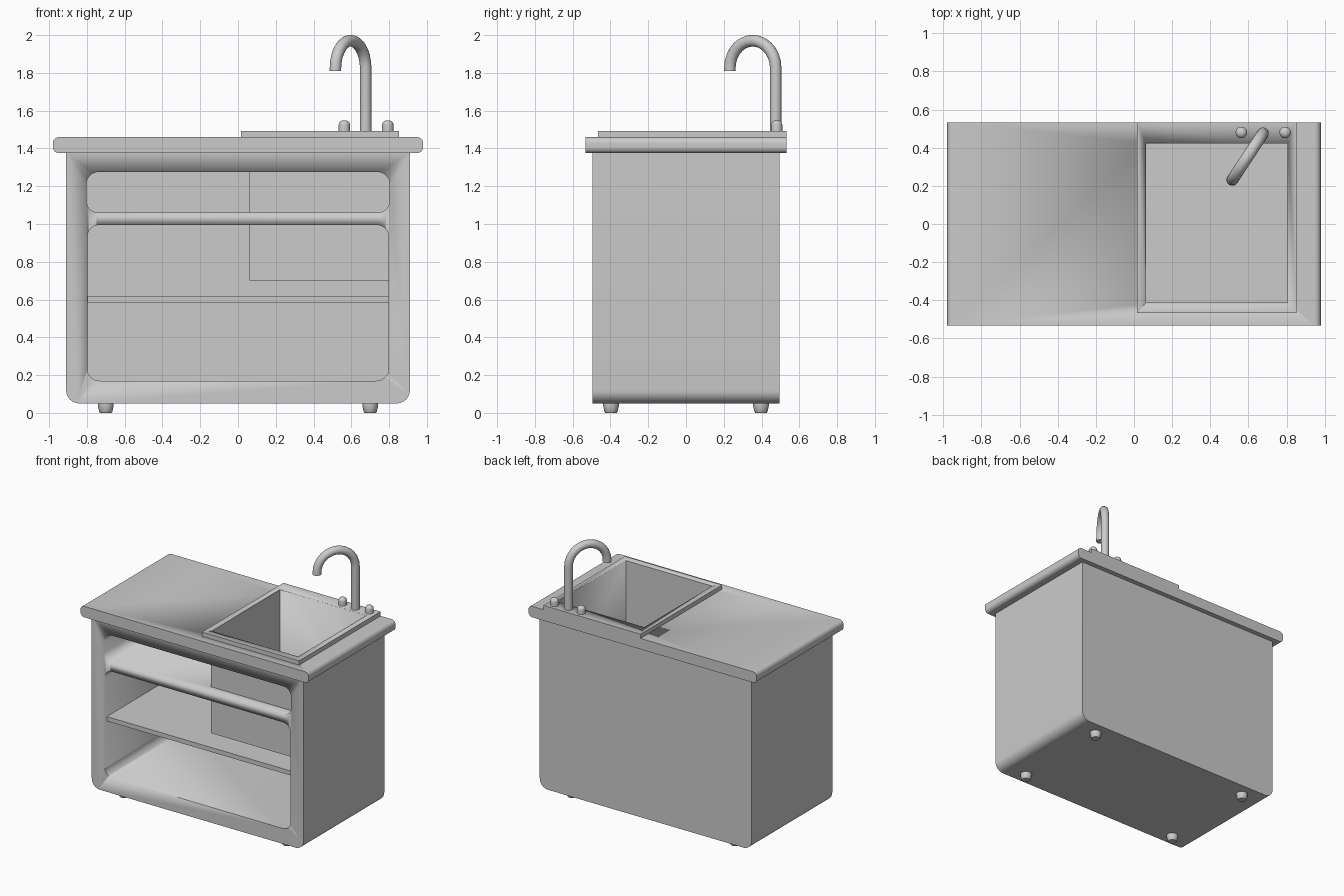
import bpy, bmesh, math
from mathutils import Vector, Matrix

if "Cube" in bpy.data.objects:
    bpy.data.objects.remove(bpy.data.objects["Cube"])


def finish(name, bm, smooth=True):
    bmesh.ops.recalc_face_normals(bm, faces=bm.faces)
    me = bpy.data.meshes.new(name)
    bm.to_mesh(me)
    bm.free()
    ob = bpy.data.objects.new(name, me)
    bpy.context.collection.objects.link(ob)
    if smooth:
        bpy.ops.object.select_all(action='DESELECT')
        ob.select_set(True)
        bpy.context.view_layer.objects.active = ob
        bpy.ops.object.shade_smooth_by_angle(angle=math.radians(35))
    return ob


def prism(name, x0, x1, y0, y1, z0, z1, r_bot=0.0, r_top=0.0, seg=8):
    """Box along y whose bottom / top corners are rounded in the front view."""
    pts = []
    for sx, sz, a0 in ((1, -1, -90), (1, 1, 0), (-1, 1, 90), (-1, -1, 180)):
        r = r_top if sz > 0 else r_bot
        cx = x1 - r if sx > 0 else x0 + r
        cz = z1 - r if sz > 0 else z0 + r
        for i in range(seg + 1 if r else 1):
            a = math.radians(a0 + 90 * i / seg)
            pts.append((cx + r * math.cos(a), cz + r * math.sin(a)))
    bm = bmesh.new()
    face = bm.faces.new([bm.verts.new((x, y0, z)) for x, z in pts])
    ext = bmesh.ops.extrude_face_region(bm, geom=[face])
    moved = [v for v in ext['geom'] if isinstance(v, bmesh.types.BMVert)]
    bmesh.ops.translate(bm, verts=moved, vec=(0, y1 - y0, 0))
    if not any(f.is_valid and all(abs(v.co.y - y0) < 1e-6 for v in f.verts) for f in bm.faces):
        bm.faces.new([v for v in bm.verts if abs(v.co.y - y0) < 1e-6])
    return finish(name, bm)


def cut(ob, cutter):
    cutter.hide_render = True
    mod = ob.modifiers.new("cut", 'BOOLEAN')
    mod.operation, mod.solver, mod.object = 'DIFFERENCE', 'EXACT', cutter
    bpy.context.view_layer.objects.active = ob
    bpy.ops.object.modifier_apply(modifier=mod.name)


def lathe(name, profile, x, y, n=20):
    """Turned solid from (radius, z) points."""
    bm = bmesh.new()
    rings = [[bm.verts.new((x + r * math.cos(2 * math.pi * i / n),
                            y + r * math.sin(2 * math.pi * i / n), z))
              for i in range(n)] for r, z in profile]
    for a, b in zip(rings, rings[1:]):
        for i in range(n):
            bm.faces.new((a[i], a[(i + 1) % n], b[(i + 1) % n], b[i]))
    bm.faces.new(rings[0])
    bm.faces.new(rings[-1])
    return finish(name, bm)


# cabinet with two rounded front pockets, counter and sink rim
cabinet = prism("cabinet", -0.91, 0.91, -0.495, 0.495, 0.05, 1.38, r_bot=0.07)
upper = prism("upper_pocket_cutter", -0.803, 0.803, -0.7, 0.465, 1.06, 1.275, 0.065, 0.065)
lower = prism("lower_pocket_cutter", -0.798, 0.798, -0.7, 0.465, 0.17, 0.995, 0.065, 0.065)
counter = prism("counter", -0.98, 0.98, -0.533, 0.533, 1.375, 1.46, 0.032, 0.032)
rim = prism("sink_rim", 0.017, 0.852, -0.467, 0.533, 1.455, 1.493)

# sink hole through everything
T = 0.004
SX0, SX1, SY0, SY1, SZ0, SZ1 = 0.064, 0.805, -0.412, 0.422, 0.70, 1.493
hole = prism("sink_hole_cutter", SX0 - T, SX1 + T, SY0 - T, SY1 + T, SZ0, 1.7)
for c in (upper, lower, hole):
    cut(cabinet, c)
cut(counter, hole)
cut(rim, hole)

# thin basin
basin = prism("sink_basin", SX0 - T, SX1 + T, SY0 - T, SY1 + T, SZ0, SZ1)
inner = prism("basin_cutter", SX0, SX1, SY0, SY1, SZ0 + T, 1.7)
cut(basin, inner)
for c in (upper, lower, hole, inner):
    bpy.data.objects.remove(c)

# shelf
prism("shelf", -0.798, 0.798, -0.47, 0.47, 0.585, 0.62)

# feet
for sx in (-1, 1):
    for sy in (-1, 1):
        lathe("foot", [(0.03, 0), (0.035, 0.006), (0.042, 0.04), (0.042, 0.055)],
              sx * 0.70, sy * 0.397)

# tap knobs with domed tops
for x in (0.563, 0.793):
    dome = [(0.03 * math.cos(a), 1.525 + 0.025 * math.sin(a))
            for a in (math.radians(15 * k) for k in range(6))]
    lathe("tap_knob", [(0.03, 1.485)] + dome, x, 0.48)

# swan neck spout, swept along a straight riser and a half circle
base, tip = Vector((0.676, 0.475, 0)), Vector((0.516, 0.232, 0))
d = (tip - base).normalized()
R = (tip - base).length / 2
side = Vector((0, 0, 1)).cross(d)
path = [(0.0, 1.485, 0.0)]
for i in range(15):
    t = math.pi * i / 14
    path.append((R - R * math.cos(t), 1.825 + R * math.sin(t), t))
path.append((2 * R, 1.81, math.pi))
bm = bmesh.new()
rings = []
for s, z, t in path:
    c = base + d * s + Vector((0, 0, z))
    out = -d * math.cos(t) + Vector((0, 0, math.sin(t)))
    rings.append([bm.verts.new(c + 0.031 * (out * math.cos(a) + side * math.sin(a)))
                  for a in (2 * math.pi * k / 16 for k in range(16))])
for a, b in zip(rings, rings[1:]):
    for k in range(16):
        bm.faces.new((a[k], a[(k + 1) % 16], b[(k + 1) % 16], b[k]))
bm.faces.new(rings[0])
bm.faces.new(rings[-1])
finish("spout", bm)
